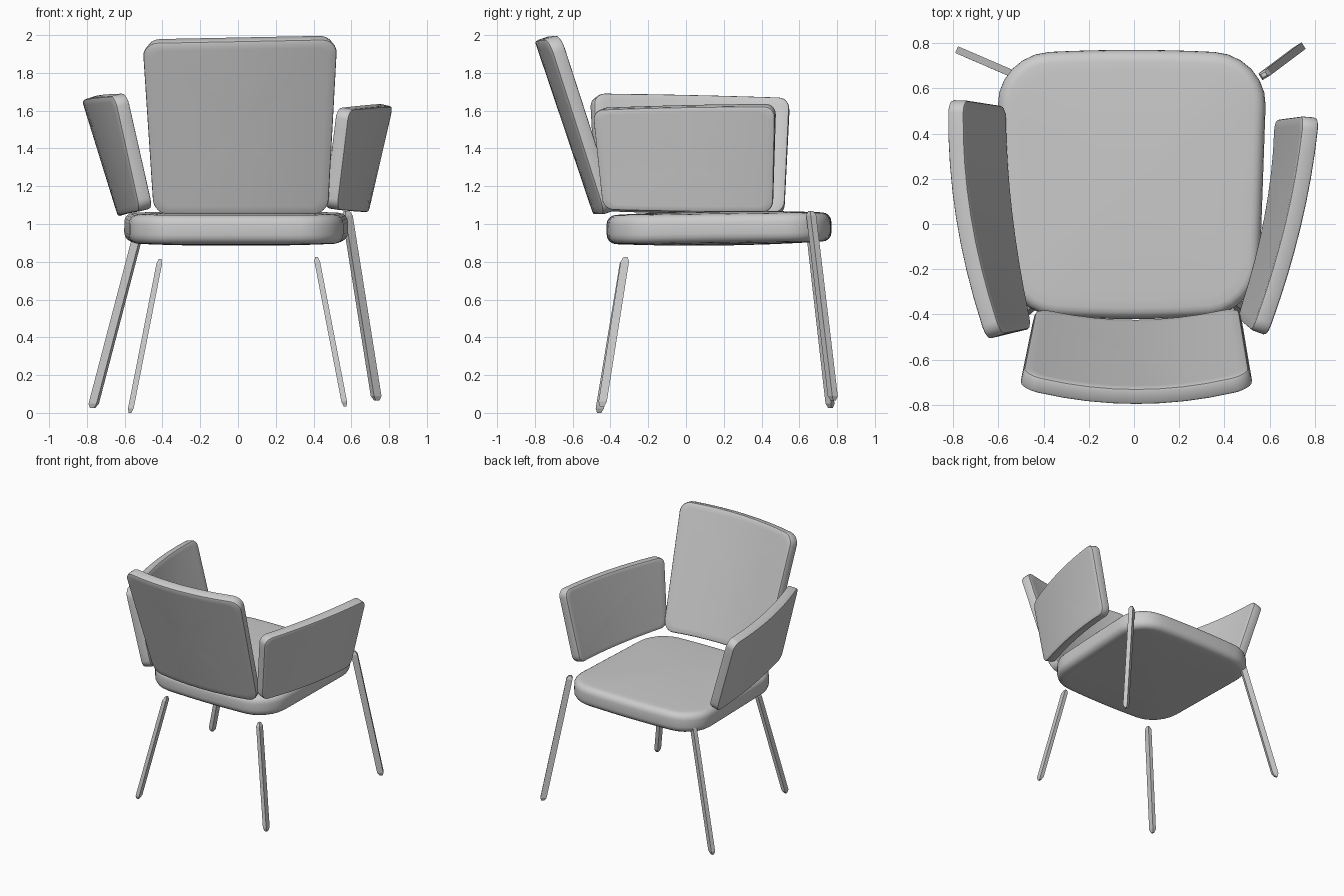
import bpy, bmesh, math
from mathutils import Vector

if "Cube" in bpy.data.objects:
    bpy.data.objects.remove(bpy.data.objects["Cube"])


def outline(hw, hh, r, seg=6, side=8):
    """Rounded rectangle points, evenly split along straight sides."""
    pts = []
    for k, (sx, sy) in enumerate([(1, 1), (-1, 1), (-1, -1), (1, -1)]):
        cx, cy = sx * (hw - r), sy * (hh - r)
        for i in range(seg + 1):
            a = math.pi / 2 * (k + i / seg)
            pts.append(Vector((cx + r * math.cos(a), cy + r * math.sin(a))))
        nx, ny = [(-1, 1), (-1, -1), (1, -1), (1, 1)][k]
        a = math.pi / 2 * (k + 1)
        end = Vector((nx * (hw - r) + r * math.cos(a), ny * (hh - r) + r * math.sin(a)))
        start = pts[-1].copy()
        pts += [start.lerp(end, i / side) for i in range(1, side)]
    return pts


def curve3(p, u):
    """Quadratic curve through three points, u from -1 to 1."""
    a, b, c = (Vector(q) for q in p)
    return a * (u * (u - 1) / 2) + b * (1 - u * u) + c * (u * (u + 1) / 2)


def pad(name, low, high, hw, hh, r, t, bevel, steps, crown=0.0):
    """Curved rounded panel spanning the surface between two edge curves."""
    def surf(u, v):
        return curve3(low, u).lerp(curve3(high, u), (v + 1) / 2)

    def place(x, y, w):
        u, v, e = x / hw, y / hh, 0.01
        n = (surf(u + e, v) - surf(u - e, v)).cross(surf(u, v + e) - surf(u, v - e))
        return surf(u, v) + n.normalized() * w

    # half profile: (inset from rim, scale, height)
    half = [(bevel, s, t / 2 + crown * (1 - s * s)) for s in (0.25, 0.5, 0.75, 0.93)]
    for i in range(steps + 1):
        a = math.pi / 2 * i / steps
        half.append((bevel * (1 - math.sin(a)), 1, t / 2 - bevel * (1 - math.cos(a))))
    prof = half + [(d, s, -w) for d, s, w in reversed(half)]

    bm = bmesh.new()
    rings = []
    for d, s, w in prof:
        pts = outline(hw - d, hh - d, r - d)
        rings.append([bm.verts.new(place(p.x * s, p.y * s, w)) for p in pts])
    for a, b in zip(rings, rings[1:]):
        for i in range(len(a)):
            j = (i + 1) % len(a)
            bm.faces.new((a[i], a[j], b[j], b[i]))
    for ring, w in ((rings[0], t / 2 + crown), (rings[-1], -t / 2 - crown)):
        c = bm.verts.new(place(0, 0, w))
        for i in range(len(ring)):
            bm.faces.new((ring[i], ring[(i + 1) % len(ring)], c))
    return finish(name, bm, True)


def finish(name, bm, smooth):
    bmesh.ops.recalc_face_normals(bm, faces=bm.faces)
    me = bpy.data.meshes.new(name)
    bm.to_mesh(me)
    bm.free()
    ob = bpy.data.objects.new(name, me)
    bpy.context.collection.objects.link(ob)
    if smooth:
        bpy.ops.object.select_all(action='DESELECT')
        ob.select_set(True)
        bpy.context.view_layer.objects.active = ob
        bpy.ops.object.shade_smooth_by_angle(angle=math.radians(32))
    return ob


def leg(name, top, foot, long, short, angle):
    """Slanted bar with chamfered ends."""
    top, foot = Vector(top), Vector(foot)
    ax = Vector((math.cos(angle), math.sin(angle), 0))
    ay = Vector((-ax.y, ax.x, 0))
    d = 0.025 / (top - foot).length
    bm = bmesh.new()
    rings = []
    for f, s in ((0, 0.5), (d, 1), (1 - d, 1), (1, 0.5)):
        c = foot.lerp(top, f)
        rings.append([bm.verts.new(c + (ax * i * long + ay * j * short) * s / 2)
                      for i, j in ((1, 1), (-1, 1), (-1, -1), (1, -1))])
    for a, b in zip(rings, rings[1:]):
        for i in range(4):
            j = (i + 1) % 4
            bm.faces.new((a[i], a[j], b[j], b[i]))
    bm.faces.new(rings[0])
    bm.faces.new(rings[-1])
    finish(name, bm, False)


# Seat cushion
pad("seat",
    [(-0.57, -0.39, 0.97), (-0.01, -0.42, 0.97), (0.55, -0.39, 0.97)],
    [(-0.61, 0.745, 0.985), (-0.01, 0.77, 0.985), (0.59, 0.745, 0.985)],
    0.59, 0.59, 0.23, 0.155, 0.05, 4, crown=0.014)

# Backrest
pad("backrest",
    [(-0.44, -0.40, 1.06), (0.01, -0.455, 1.06), (0.47, -0.395, 1.06)],
    [(-0.50, -0.695, 1.97), (0.01, -0.765, 1.98), (0.52, -0.695, 1.99)],
    0.49, 0.48, 0.08, 0.075, 0.014, 2)

# Arm panels, set at slightly different heights
pad("right_arm",
    [(0.49, -0.43, 1.08), (0.612, 0.03, 1.07), (0.655, 0.46, 1.07)],
    [(0.555, -0.485, 1.61), (0.705, 0.0, 1.625), (0.785, 0.475, 1.63)],
    0.5, 0.29, 0.06, 0.075, 0.012, 2)
pad("left_arm",
    [(-0.485, -0.47, 1.075), (-0.57, 0.04, 1.06), (-0.60, 0.52, 1.05)],
    [(-0.62, -0.50, 1.685), (-0.755, 0.03, 1.675), (-0.788, 0.55, 1.66)],
    0.53, 0.31, 0.06, 0.075, 0.012, 2)

# Legs
leg("far_left_leg", (-0.515, 0.655, 1.0), (-0.77, 0.765, 0.025), 0.046, 0.032, 2.73)
leg("far_right_leg", (0.575, 0.66, 1.07), (0.735, 0.78, 0.065), 0.046, 0.034, 0.55)
leg("near_left_leg", (-0.412, -0.325, 0.815), (-0.572, -0.46, 0.0), 0.030, 0.044, 0)
leg("near_right_leg", (0.415, -0.32, 0.825), (0.567, -0.445, 0.035), 0.030, 0.044, 0)
